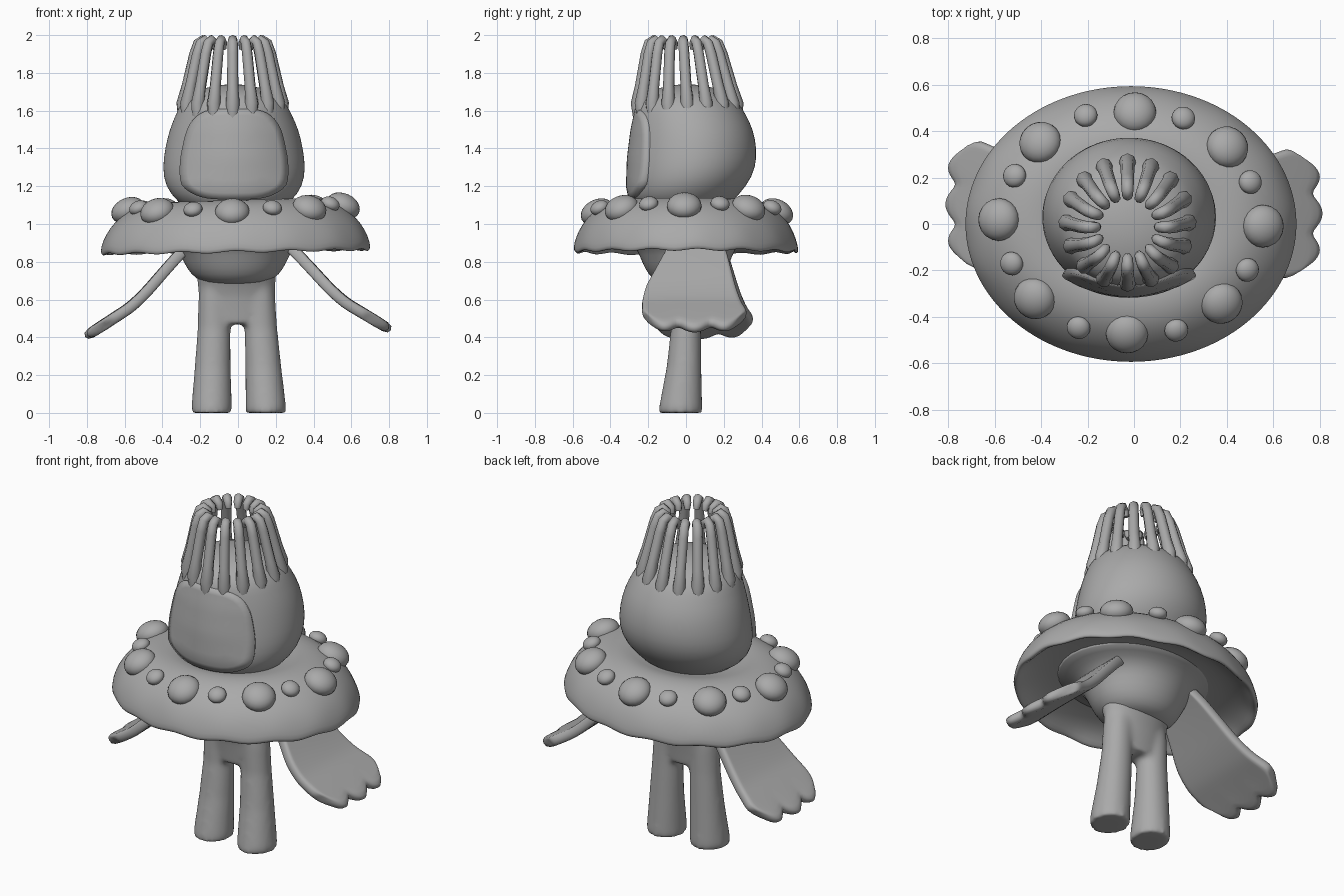
import bpy, bmesh, math
from math import sin, cos, pi, radians
from mathutils import Vector

if "Cube" in bpy.data.objects:
    bpy.data.objects.remove(bpy.data.objects["Cube"])

grey = bpy.data.materials.new("plain_grey")
grey.diffuse_color = (0.4, 0.4, 0.4, 1)
grey.use_nodes = True
grey.node_tree.nodes["Principled BSDF"].inputs["Base Color"].default_value = grey.diffuse_color


def finish(name, bm, subsurf=0):
    bmesh.ops.recalc_face_normals(bm, faces=bm.faces)
    me = bpy.data.meshes.new(name)
    bm.to_mesh(me)
    bm.free()
    me.materials.append(grey)
    ob = bpy.data.objects.new(name, me)
    bpy.context.collection.objects.link(ob)
    me.shade_smooth()
    if subsurf:
        ob.modifiers.new("subsurf", "SUBSURF").levels = subsurf
        ob.modifiers["subsurf"].render_levels = subsurf
    return ob


def loft(bm, rings, n=32, dz=lambda a, i: 0):
    """Skin elliptical rings given as (z, cx, cy, rx, ry)."""
    loops = []
    for i, (z, cx, cy, rx, ry) in enumerate(rings):
        loops.append([bm.verts.new((cx + rx * cos(2 * pi * k / n), cy + ry * sin(2 * pi * k / n),
                                    z + dz(2 * pi * k / n, i))) for k in range(n)])
    for a, b in zip(loops, loops[1:]):
        for k in range(n):
            bm.faces.new((a[k], a[(k + 1) % n], b[(k + 1) % n], b[k]))
    bm.faces.new(loops[0][::-1])
    bm.faces.new(loops[-1])


def lerp_rows(rows, t):
    """Interpolate a table of rows by its first column."""
    for a, b in zip(rows, rows[1:]):
        if t <= b[0]:
            f = (t - a[0]) / (b[0] - a[0])
            return [p + (q - p) * f for p, q in zip(a, b)]
    return rows[-1]


def panel_faces(bm, grid):
    for a, b in zip(grid, grid[1:]):
        for i in range(len(a) - 1):
            bm.faces.new((a[i], a[i + 1], b[i + 1], b[i]))


# Head with a domed top
HEAD = [(1.05, -.02, -.02, .21, .20), (1.12, -.02, -.03, .305, .275), (1.2, -.021, .005, .366, .318),
        (1.3, -.021, .032, .38, .34), (1.4, -.021, .04, .366, .336), (1.5, -.021, .037, .343, .32),
        (1.58, -.022, .022, .307, .295), (1.64, -.025, .01, .28, .272), (1.69, -.025, .005, .225, .22),
        (1.725, -.025, .005, .14, .14), (1.74, -.025, .005, .04, .04)]
bm = bmesh.new()
loft(bm, HEAD, 40)
finish("head", bm, 1)

# Flattened face panel with rounded outline: (z, half width, front y, sideways curve)
FACE = [(1.12, .25, -.302, .075), (1.2, .295, -.318, .09), (1.35, .285, -.313, .10),
        (1.5, .255, -.294, .085), (1.61, .225, -.270, .07)]
bm = bmesh.new()
N = 14
grid = []
for j in range(N + 1):
    v = 2 * j / N - 1
    row = []
    for i in range(N + 1):
        u = 2 * i / N - 1
        k = max(abs(u), abs(v)) / max((u ** 4 + v ** 4) ** .25, 1e-6)
        z, w, y, c = lerp_rows(FACE, 1.37 + .24 * v * k)
        row.append(bm.verts.new((-.021 + w * u * k, y + c * (u * k) ** 2, z)))
    grid.append(row)
panel_faces(bm, grid)
face = finish("face_panel", bm)
solid = face.modifiers.new("thick", "SOLIDIFY")
solid.thickness, solid.offset = .06, -1

# Ring of curled tines round the crown
TINE = [(.255, 1.56, 1.3), (.262, 1.64, 1.35), (.241, 1.73, 1.1), (.202, 1.90, 1.05),
        (.183, 1.957, 1), (.16, 1.975, .95), (.135, 1.955, .85), (.128, 1.925, .6)]
COUNT = 16
curve = bpy.data.curves.new("crown_tines", "CURVE")
curve.dimensions = "3D"
curve.bevel_depth, curve.bevel_resolution, curve.use_fill_caps = .027, 2, True
for k in range(COUNT):
    a = 2 * pi * k / COUNT + pi / 2
    sp = curve.splines.new("POLY")
    sp.points.add(len(TINE) - 1)
    for p, (r, z, w) in zip(sp.points, TINE):
        p.co = (-.028 + r * cos(a), .01 - .06 * (z - 1.57) + r * sin(a), z, 1)
        p.radius = w
    sp.use_smooth = True
curve.materials.append(grey)
bpy.context.collection.objects.link(bpy.data.objects.new("crown_tines", curve))

# Wide hollow brim with a wavy lower edge
BRIM = [(.25, 1.09), (.42, 1.11), (.52, 1.13), (.64, 1.125), (.75, 1.10), (.85, 1.05), (.93, .99),
        (.98, .92), (1.0, .865), (.985, .848), (.955, .855), (.91, .89), (.8, .93), (.6, .95), (.3, .94)]


def brim_wave(a, i):
    wave = .009 * sin(15 * a) if 7 <= i <= 10 else 0
    return .012 * cos(a) + wave


bm = bmesh.new()
loft(bm, [(z, -.013, 0, .718 * r, .598 * r) for r, z in BRIM], 60, brim_wave)
finish("brim", bm, 1)

# Knobs set into the brim slope, large and small in turn
KNOBS = 16
for k in range(KNOBS):
    a = 2 * pi * k / KNOBS - .03
    big = k % 2 == 0
    r = .092 if big else .051
    x, y = -.013 + .57 * cos(a), .005 + .475 * sin(a)
    if not big:
        x, y = -.013 + .55 * cos(a), .005 + .495 * sin(a)
    bm = bmesh.new()
    bmesh.ops.create_uvsphere(bm, u_segments=20, v_segments=12, radius=r)
    bmesh.ops.scale(bm, vec=(1, 1, .72), verts=bm.verts)
    tilt = Vector((.45 * cos(a), .5 * sin(a), 1)).to_track_quat("Z", "Y")
    bmesh.ops.rotate(bm, cent=(0, 0, 0), matrix=tilt.to_matrix(), verts=bm.verts)
    z = 1.064 + .02 * cos(a) ** 2 + .012 * cos(a) + (0 if big else .015)
    bmesh.ops.translate(bm, vec=(x, y, z), verts=bm.verts)
    finish("large_knob" if big else "small_knob", bm)

# Rounded belly flaring into the underside of the brim
bm = bmesh.new()
loft(bm, [(.68, -.015, 0, .10, .08), (.688, -.015, 0, .17, .15), (.73, -.015, 0, .235, .20),
          (.80, -.015, 0, .275, .235), (.87, -.015, 0, .305, .26), (.92, -.015, 0, .37, .31),
          (.945, -.015, 0, .46, .385), (.97, -.015, 0, .5, .42)])
finish("belly", bm, 1)

# Hips and legs fused into one soft form
bm = bmesh.new()
loft(bm, [(.47, -.004, 0, .185, .07), (.55, -.004, 0, .2, .08), (.62, -.006, 0, .203, .09),
          (.68, -.008, 0, .205, .11), (.74, -.008, 0, .215, .14)], 40)
for s in (-1, 1):
    loft(bm, [(0, .004 + s * .143, -.03, .107, .115), (.04, .004 + s * .143, -.028, .107, .113),
              (.25, .0 + s * .134, -.01, .095, .092), (.45, -.003 + s * .124, 0, .087, .08),
              (.6, -.006 + s * .12, 0, .084, .081), (.7, -.008 + s * .11, 0, .08, .08)])
legs = finish("hips_and_legs", bm)
rm = legs.modifiers.new("fuse", "REMESH")
rm.mode, rm.voxel_size, rm.use_smooth_shade = "VOXEL", .014, True
sm = legs.modifiers.new("soften", "SMOOTH")
sm.factor, sm.iterations = .5, 10

# Broad leaf-like arms: (along, x, z, front y, back y)
ARM = [(0, .20, .95, -.06, .17), (.15, .29, .865, -.10, .21), (.3, .375, .775, -.15, .235),
       (.5, .48, .66, -.215, .265), (.65, .56, .585, -.235, .29), (.85, .68, .515, -.235, .33),
       (1, .76, .467, -.21, .30)]
for side, name, dz, dy in ((1, "right_arm", 0, 0), (-1, "left_arm", -.035, .04)):
    bm = bmesh.new()
    U, V = 12, 18
    grid = []
    for j in range(U + 1):
        t = j / U
        _, x, z, y0, y1 = lerp_rows(ARM, t)
        row = []
        for i in range(V + 1):
            v = i / V
            # ragged tip with three points
            tip = max(0, (t - .8) / .2) * (.055 * abs(sin(3 * pi * v)) - .07 * (2 * v - 1) ** 4)
            row.append(bm.verts.new((side * (x + tip), y0 + (y1 - y0) * v + dy * t,
                                     z + dz * t - .6 * tip + .02 * sin(pi * v) * t * (1 - t))))
        grid.append(row)
    panel_faces(bm, grid)
    arm = finish(name, bm)
    solid = arm.modifiers.new("thick", "SOLIDIFY")
    solid.thickness, solid.offset = .058, 0
    arm.modifiers.new("round", "SUBSURF").levels = 1
    arm.modifiers["round"].render_levels = 1

# Keep sharp edges crisp on the panel
bpy.context.view_layer.objects.active = face
face.select_set(True)
bpy.ops.object.shade_smooth_by_angle(angle=radians(40))
